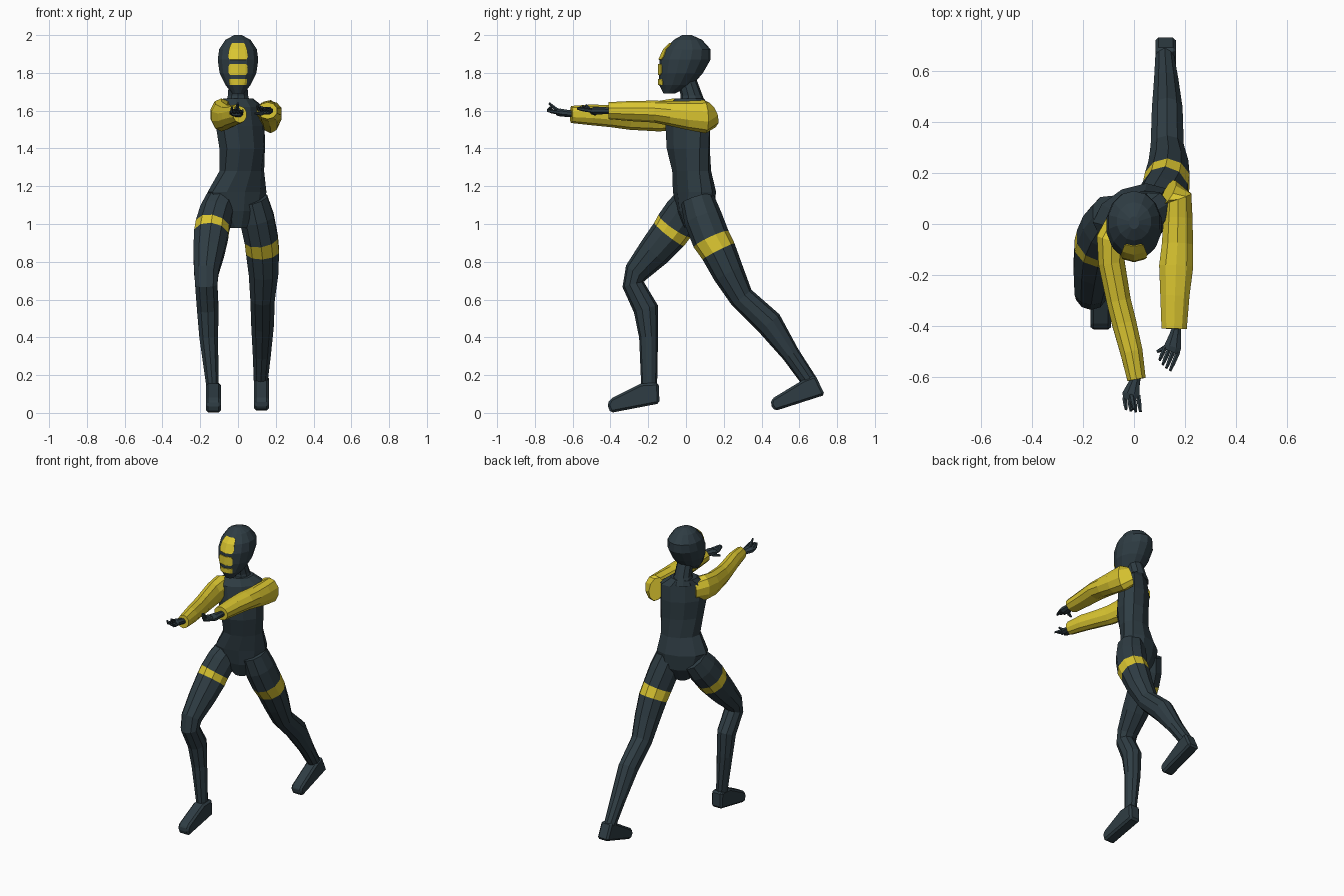
import bpy, bmesh, math
from mathutils import Vector, Matrix
from mathutils.bvhtree import BVHTree


def material(name, col):
    m = bpy.data.materials.new(name)
    m.diffuse_color = (*col, 1)
    return m


SLATE = material("dark slate", (0.028, 0.046, 0.057))
YELLOW = material("bright yellow", (0.70, 0.56, 0.03))


def finish(name, bm, mats):
    bmesh.ops.recalc_face_normals(bm, faces=bm.faces[:])
    me = bpy.data.meshes.new(name)
    bm.to_mesh(me)
    bm.free()
    for m in mats:
        me.materials.append(m)
    ob = bpy.data.objects.new(name, me)
    bpy.context.collection.objects.link(ob)
    return ob


def add_loft(bm, rings, sides=10, side=(1, 0, 0), band=None, level=False):
    """Rings are (x, y, z, half_width, half_depth[, turn in degrees])."""
    pts = [Vector(r[:3]) for r in rings]
    loops = []
    for i, r in enumerate(rings):
        t = (pts[min(i + 1, len(pts) - 1)] - pts[max(i - 1, 0)]).normalized()
        if level:
            t = Vector((0, 0, 1))
        u = Vector(side)
        if len(r) > 5:
            u = Matrix.Rotation(math.radians(r[5]), 3, 'Z') @ u
        u = (u - t * u.dot(t)).normalized()
        v = t.cross(u)
        ring = []
        for k in range(sides):
            a = math.tau * (k + 0.5) / sides
            ring.append(bm.verts.new(pts[i] + u * r[3] * math.cos(a) + v * r[4] * math.sin(a)))
        loops.append(ring)
    for i in range(len(loops) - 1):
        for k in range(sides):
            j = (k + 1) % sides
            f = bm.faces.new((loops[i][k], loops[i][j], loops[i + 1][j], loops[i + 1][k]))
            f.material_index = 1 if i == band else 0
    bm.faces.new(loops[0])
    bm.faces.new(loops[-1])


def loft(name, rings, mats, **kw):
    bm = bmesh.new()
    add_loft(bm, rings, **kw)
    return finish(name, bm, mats)


# torso, twisted from hips to shoulders
loft("torso", [
    (0.0, 0.04, 0.98, 0.05, 0.05, 20),
    (0.0, 0.05, 1.07, 0.14, 0.09, 20),
    (-0.005, 0.045, 1.17, 0.165, 0.10, 25),
    (0.02, 0.03, 1.28, 0.128, 0.092, 32),
    (0.022, 0.012, 1.40, 0.138, 0.10, 40),
    (0.012, 0.01, 1.52, 0.15, 0.10, 40),
    (0.01, 0.01, 1.62, 0.15, 0.085, 40),
    (0.0, 0.02, 1.665, 0.085, 0.07, 35)], [SLATE], level=True)
loft("neck", [(0, 0.035, 1.63, 0.072, 0.07), (0, 0.03, 1.68, 0.056, 0.058),
              (0, 0.0, 1.78, 0.05, 0.05)], [SLATE], level=True)

# head: (z, front y, back y, half width)
prof = [(1.69, -0.118, -0.06, 0.03), (1.735, -0.142, 0.035, 0.068), (1.80, -0.143, 0.09, 0.10),
        (1.87, -0.140, 0.13, 0.11), (1.925, -0.115, 0.13, 0.102), (1.975, -0.065, 0.085, 0.068),
        (2.0, -0.02, 0.03, 0.02)]
head = loft("head", [(0, (f + b) / 2, z, w, (b - f) / 2) for z, f, b, w in prof],
            [SLATE], sides=14, level=True)

# face patches laid on the front of the head
tree = BVHTree.FromPolygons([v.co for v in head.data.vertices],
                            [p.vertices[:] for p in head.data.polygons])
patches = {
    "upper_face_patch": [(1.87, 0.044), (1.885, 0.052), (1.925, 0.046), (1.945, 0.04), (1.957, 0.03)],
    "middle_face_patch": [(1.79, 0.042), (1.80, 0.05), (1.835, 0.05), (1.848, 0.042)],
    "lower_face_patch": [(1.736, 0.043), (1.75, 0.046), (1.768, 0.046)]}
for name, rows in patches.items():
    bm = bmesh.new()
    grid = []
    for z, w in rows:
        row = []
        for k in range(9):
            x = w * (k - 4) / 4
            hit = tree.ray_cast(Vector((x, -1, z)), Vector((0, 1, 0)))[0]
            row.append(bm.verts.new((x, hit.y - 0.004, z)))
        grid.append(row)
    for a, b in zip(grid, grid[1:]):
        for k in range(8):
            bm.faces.new((a[k], a[k + 1], b[k + 1], b[k]))
    ob = finish(name, bm, [YELLOW])
    mod = ob.modifiers.new("thickness", 'SOLIDIFY')
    mod.thickness, mod.offset = 0.005, 0

# sleeves
loft("right_sleeve", [
    (-0.05, 0.0, 1.58, 0.065, 0.07),
    (-0.088, -0.06, 1.58, 0.062, 0.085),
    (-0.088, -0.15, 1.57, 0.054, 0.08),
    (-0.06, -0.30, 1.565, 0.05, 0.066),
    (-0.038, -0.39, 1.57, 0.05, 0.058),
    (-0.01, -0.50, 1.578, 0.046, 0.055),
    (0.01, -0.608, 1.58, 0.038, 0.045)], [YELLOW])
loft("left_sleeve", [
    (0.135, 0.125, 1.58, 0.05, 0.075),
    (0.172, 0.10, 1.568, 0.058, 0.088),
    (0.172, 0.02, 1.575, 0.06, 0.078),
    (0.17, -0.08, 1.585, 0.064, 0.066),
    (0.165, -0.165, 1.595, 0.07, 0.058),
    (0.16, -0.28, 1.598, 0.06, 0.054),
    (0.157, -0.41, 1.60, 0.052, 0.045)], [YELLOW])


# hands: wrist, palm, four curled fingers and a thumb
def hand(name, wrist, palm, tips, thumb):
    w, p, t = Vector(wrist), Vector(palm), Vector(tips)
    d = (t - w).normalized()
    s = d.cross(Vector((0, 0, 1))).normalized()
    bm = bmesh.new()
    knuckle = p + d * 0.02
    add_loft(bm, [(*w, 0.018, 0.018), (*w.lerp(p, 0.4), 0.024, 0.02),
                  (*p, 0.036, 0.022), (*knuckle, 0.036, 0.016)], sides=8, side=s)
    for k in range(4):
        off = s * (k - 1.5) * 0.018
        length = (t - knuckle).length * (1, 0.95, 0.85, 0.7)[k]
        a = knuckle + off - d * 0.01
        b = a + d * length * 0.6 + Vector((0, 0, 0.006))
        c = a + d * length + Vector((0, 0, 0.012 + 0.006 * k))
        add_loft(bm, [(*a, 0.010, 0.011), (*b, 0.009, 0.010), (*c, 0.006, 0.007)], sides=6, side=s)
    a, c = p - d * 0.015, Vector(thumb)
    b = a.lerp(c, 0.5) + Vector((0, 0, -0.008))
    add_loft(bm, [(*a, 0.013, 0.013), (*b, 0.011, 0.011), (*c, 0.006, 0.006)], sides=6, side=(0, 0.3, 1))
    finish(name, bm, [SLATE])


hand("right_hand", (0.01, -0.595, 1.582), (-0.012, -0.665, 1.59), (0.03, -0.735, 1.58), (0.0, -0.725, 1.64))
hand("left_hand", (0.168, -0.40, 1.60), (0.152, -0.48, 1.60), (0.098, -0.565, 1.60), (0.09, -0.50, 1.585))

# legs, each with a yellow thigh band
loft("right_leg", [
    (-0.085, 0.035, 1.13, 0.085, 0.09),
    (-0.115, -0.01, 1.06, 0.092, 0.105),
    (-0.135, -0.06, 0.99, 0.094, 0.104),
    (-0.142, -0.09, 0.945, 0.095, 0.10),
    (-0.155, -0.17, 0.85, 0.086, 0.088),
    (-0.168, -0.262, 0.745, 0.068, 0.066),
    (-0.168, -0.28, 0.68, 0.062, 0.058),
    (-0.16, -0.212, 0.55, 0.06, 0.066),
    (-0.155, -0.198, 0.40, 0.052, 0.05),
    (-0.135, -0.195, 0.14, 0.034, 0.042)], [SLATE, YELLOW], band=2)
loft("left_leg", [
    (0.075, 0.06, 1.13, 0.085, 0.09),
    (0.10, 0.09, 1.03, 0.095, 0.102),
    (0.123, 0.133, 0.92, 0.093, 0.102),
    (0.13, 0.172, 0.855, 0.092, 0.095),
    (0.135, 0.225, 0.74, 0.082, 0.084),
    (0.13, 0.295, 0.61, 0.068, 0.066),
    (0.13, 0.44, 0.475, 0.063, 0.072),
    (0.126, 0.555, 0.31, 0.05, 0.048),
    (0.12, 0.655, 0.165, 0.038, 0.042)], [SLATE, YELLOW], band=2)


# feet: side profile extruded across x, bevelled
def foot(name, x, half, prof):
    bm = bmesh.new()
    f = bm.faces.new([bm.verts.new((x - half, y, z)) for y, z in prof])
    new = bmesh.ops.extrude_face_region(bm, geom=[f])["geom"]
    bmesh.ops.translate(bm, vec=(2 * half, 0, 0), verts=[e for e in new if isinstance(e, bmesh.types.BMVert)])
    ob = finish(name, bm, [SLATE])
    mod = ob.modifiers.new("edges", 'BEVEL')
    mod.width, mod.segments = 0.012, 1


foot("right_foot", -0.13, 0.04, [(-0.14, 0.05), (-0.145, 0.16), (-0.24, 0.155), (-0.40, 0.075),
                                 (-0.417, 0.045), (-0.40, 0.0)])
foot("left_foot", 0.124, 0.04, [(0.735, 0.095), (0.685, 0.20), (0.62, 0.175), (0.455, 0.075),
                                (0.447, 0.045), (0.47, 0.01)])
